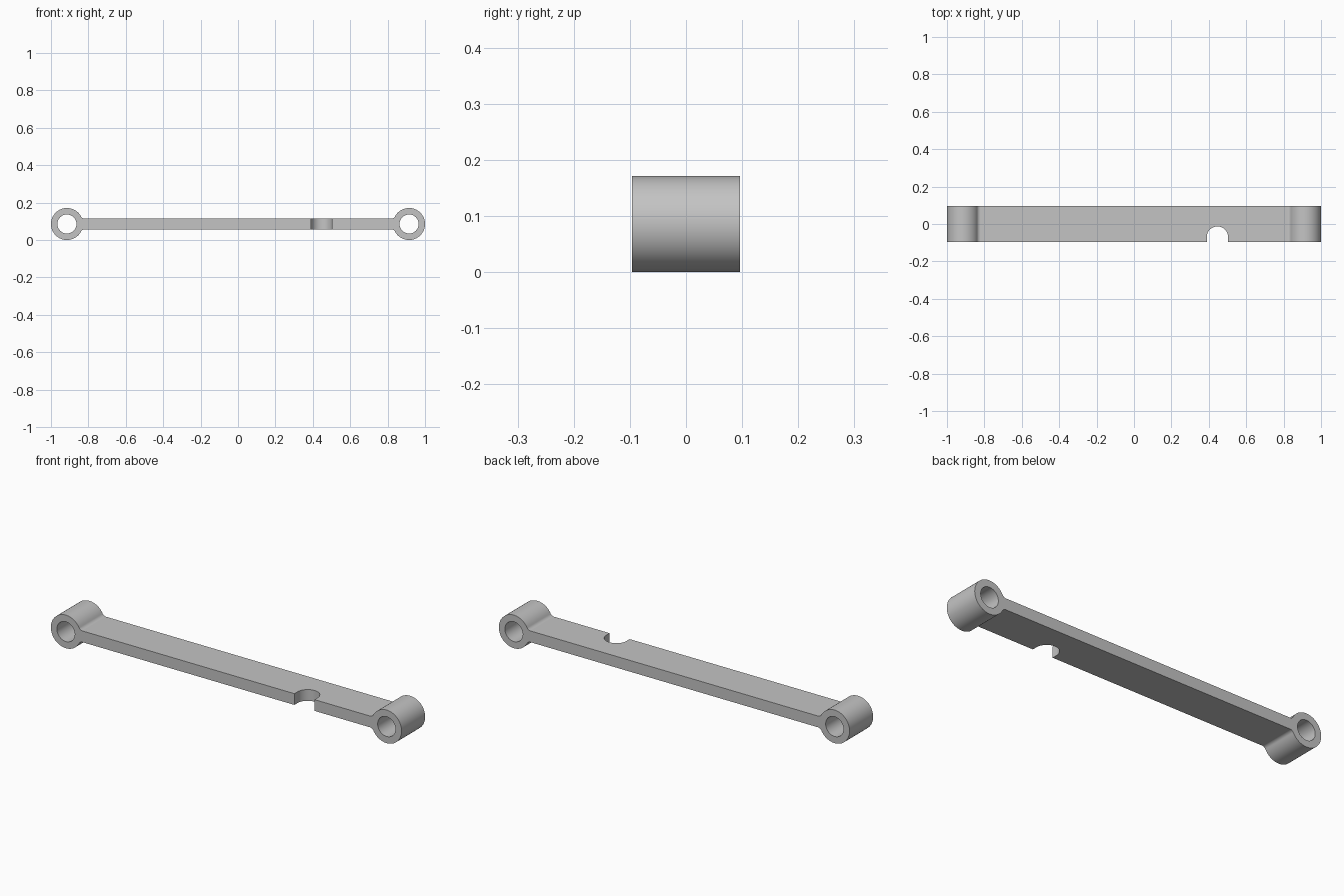
import bpy
import bmesh
from math import pi, sin, cos, sqrt, atan2, radians
from mathutils import Vector

if "Cube" in bpy.data.objects:
    bpy.data.objects.remove(bpy.data.objects["Cube"])

EYE_R = 0.0855        # outer radius of the end eyes
HOLE_R = 0.051        # bore radius
EYE_X = 1 - EYE_R
HALF_WIDTH = 0.096
HALF_THICK = 0.029
FILLET = 0.022
SLOT_X, SLOT_Y, SLOT_R = 0.446, -0.07, 0.057

steel = bpy.data.materials.new("plain grey")
steel.use_nodes = True
steel.diffuse_color = (0.55, 0.55, 0.55, 1)
steel.node_tree.nodes["Principled BSDF"].inputs["Base Color"].default_value = steel.diffuse_color


def arc(cx, cy, r, start, end, steps):
    angles = [start + (end - start) * i / steps for i in range(steps + 1)]
    return [(cx + r * cos(a), cy + r * sin(a)) for a in angles]


def prism(name, outline, place, direction):
    """Extrude a flat outline, placed in space by a function, along a direction."""
    bm = bmesh.new()
    face = bm.faces.new([bm.verts.new(place(u, v)) for u, v in outline])
    new = bmesh.ops.extrude_face_region(bm, geom=[face])["geom"]
    verts = [g for g in new if isinstance(g, bmesh.types.BMVert)]
    bmesh.ops.translate(bm, verts=verts, vec=Vector(direction))
    bmesh.ops.recalc_face_normals(bm, faces=bm.faces)
    mesh = bpy.data.meshes.new(name)
    bm.to_mesh(mesh)
    bm.free()
    mesh.materials.append(steel)
    obj = bpy.data.objects.new(name, mesh)
    bpy.context.collection.objects.link(obj)
    return obj


# Side outline: filleted blend into a round eye, mirrored to all four corners
reach = sqrt((EYE_R + FILLET) ** 2 - (HALF_THICK + FILLET) ** 2)
tilt = atan2(HALF_THICK + FILLET, reach)
upper = arc(EYE_X - reach, HALF_THICK + FILLET, FILLET, -pi / 2, -tilt, 10)
upper += arc(EYE_X, 0, EYE_R, pi - tilt, 0, 36)[1:]
right_end = upper + [(x, -z) for x, z in reversed(upper[:-1])]
left_end = [(-x, z) for x, z in reversed(right_end)]
link = prism("link_bar", right_end + left_end,
             lambda x, z: (x, -HALF_WIDTH, z + EYE_R), (0, 2 * HALF_WIDTH, 0))

# Cutters: a bore through each eye and a round-ended notch in the front edge
cutters = []
for side, x in (("left", EYE_X), ("right", -EYE_X)):
    cutters.append(prism(side + "_bore_cutter", arc(x, 0, HOLE_R, 0, 2 * pi, 64)[:-1],
                         lambda u, v: (u, -0.2, v + EYE_R), (0, 0.4, 0)))
notch = arc(SLOT_X, SLOT_Y, SLOT_R, 0, pi, 32)
notch += [(SLOT_X - SLOT_R, -0.2), (SLOT_X + SLOT_R, -0.2)]
cutters.append(prism("notch_cutter", notch, lambda u, v: (u, v, -0.1), (0, 0, 0.4)))

bpy.ops.object.select_all(action="DESELECT")
bpy.context.view_layer.objects.active = link
link.select_set(True)
for cutter in cutters:
    cutter.hide_render = True
    cut = link.modifiers.new(cutter.name, "BOOLEAN")
    cut.operation = "DIFFERENCE"
    cut.solver = "EXACT"
    cut.object = cutter
    bpy.ops.object.modifier_apply(modifier=cut.name)
    bpy.data.objects.remove(cutter)

# Smooth round surfaces, crisp rims, flat bar faces
bpy.ops.object.shade_smooth_by_angle(angle=radians(30))
weighted = link.modifiers.new("flat_faces", "WEIGHTED_NORMAL")
weighted.keep_sharp = True
